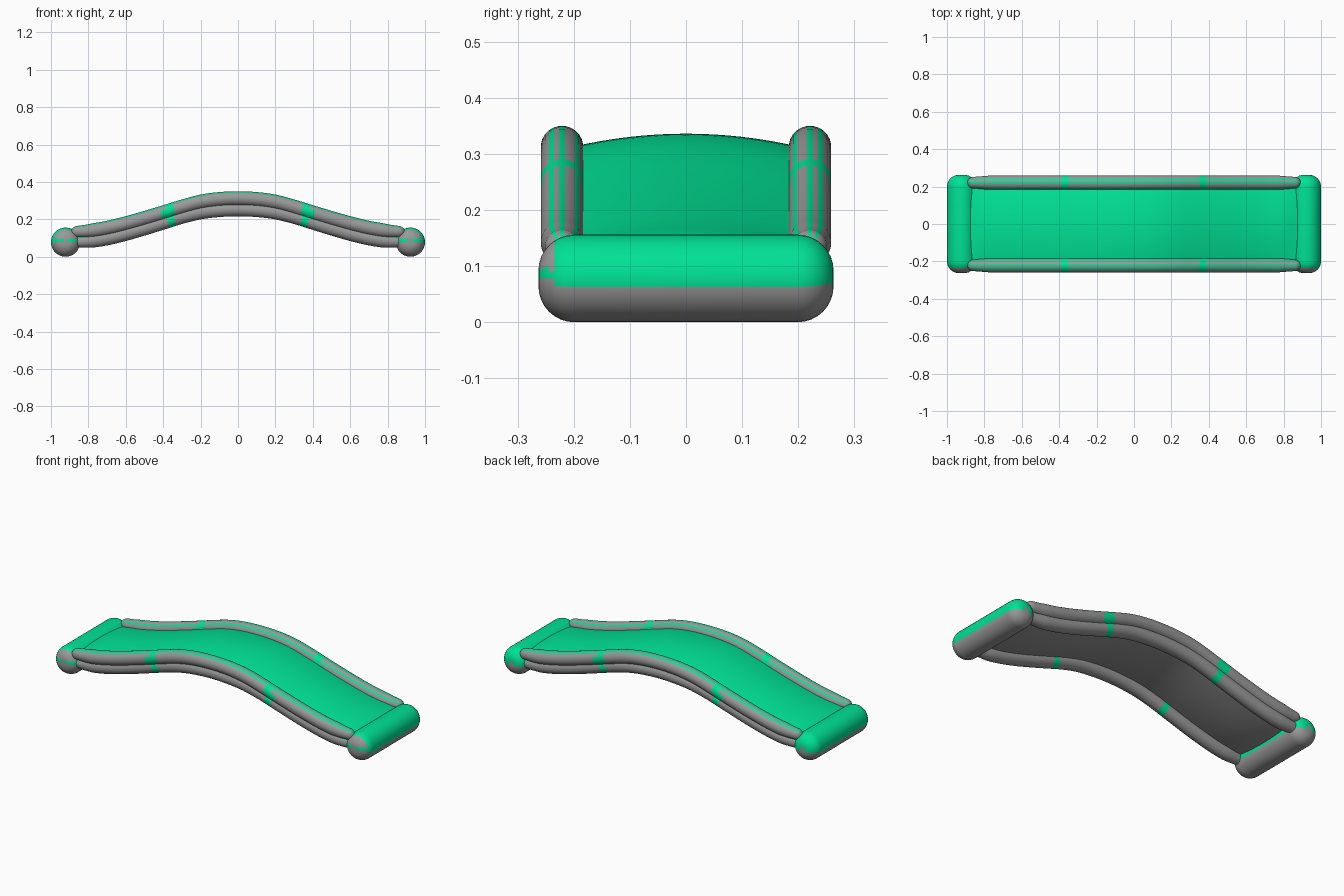
import bpy, bmesh, math
from mathutils import Vector

if "Cube" in bpy.data.objects:
    bpy.data.objects.remove(bpy.data.objects["Cube"])


def material(name, color):
    m = bpy.data.materials.new(name)
    m.diffuse_color = color
    m.use_nodes = True
    m.node_tree.nodes["Principled BSDF"].inputs["Base Color"].default_value = m.diffuse_color
    return m


GREY = material("grey_vinyl", (0.32, 0.32, 0.32, 1))
GREEN = material("green_vinyl", (0.0, 0.76, 0.3, 1))

# half of the symmetric arch: (x, upper tube centre z, lower tube centre z)
ARCH = [(0.0, 0.312, 0.254), (0.1, 0.308, 0.250), (0.2, 0.294, 0.238),
        (0.3, 0.267, 0.214), (0.4, 0.236, 0.183), (0.5, 0.206, 0.152),
        (0.6, 0.178, 0.123), (0.7, 0.154, 0.099), (0.8, 0.138, 0.084),
        (0.9, 0.133, 0.080)]


def arch_z(x, k):
    """Smooth (Catmull-Rom) height of the arch at x."""
    t = min(abs(x) / 0.1, 8.999)
    i = int(t)
    t -= i
    p = [ARCH[min(abs(j), 9)][k] for j in (i - 1, i, i + 1, i + 2)]
    return 0.5 * (2 * p[1] + (p[2] - p[0]) * t
                  + (2 * p[0] - 5 * p[1] + 4 * p[2] - p[3]) * t * t
                  + (3 * p[1] - p[0] - 3 * p[2] + p[3]) * t ** 3)


def loft(name, rings, is_green):
    """Closed rings joined by quads, capped at both ends."""
    bm = bmesh.new()
    vs = [[bm.verts.new(p) for p in r] for r in rings]
    n = len(vs[0])
    for r, s in zip(vs, vs[1:]):
        for j in range(n):
            f = bm.faces.new((r[j], r[(j + 1) % n], s[(j + 1) % n], s[j]))
            f.material_index = int(is_green(f.calc_center_median(), j))
    bm.faces.new(vs[0][::-1])
    bm.faces.new(vs[-1])
    bmesh.ops.recalc_face_normals(bm, faces=bm.faces[:])
    me = bpy.data.meshes.new(name)
    bm.to_mesh(me)
    bm.free()
    me.materials.append(GREY)
    me.materials.append(GREEN)
    ob = bpy.data.objects.new(name, me)
    bpy.context.collection.objects.link(ob)
    bpy.ops.object.select_all(action='DESELECT')
    ob.select_set(True)
    bpy.context.view_layer.objects.active = ob
    bpy.ops.object.shade_smooth_by_angle(angle=math.radians(50))


# end bolsters: rounded cylinders across the ends, green top, grey front cap
def bolster_green(p, j):
    if p.y < -0.23:
        return 0.078 < p.z < 0.094 or p.z > 0.15
    return p.z > 0.066


def bolster(name, x0):
    R, c, half = 0.078, 0.064, 0.263
    prof = [(-half + c * (1 - math.cos(a)), R - c + c * math.sin(a))
            for a in [math.pi / 2 * i / 8 for i in range(9)]]
    prof += [(-y, r) for y, r in reversed(prof)]
    n = 32
    rings = [[(x0 + r * math.cos(2 * math.pi * j / n), y,
               R + r * math.sin(2 * math.pi * j / n)) for j in range(n)]
             for y, r in prof]
    loft(name, rings, bolster_green)


bolster("left_bolster", -0.922)
bolster("right_bolster", 0.922)


# arched side tubes with rounded ends, thin green stripes and joint bands
def tube(name, side, k):
    L, R, n, steps, rings = 0.892, 0.038, 24, 72, []
    y0 = 0.221 if k == 1 else 0.208
    for i in range(steps + 1):
        x = -L * math.cos(math.pi * i / steps)
        d = L - abs(x)
        r = R * (0.74 + 0.26 * min(1, d / 0.12))
        if d < 0.03:
            r *= max(0.12, math.sqrt(1 - (1 - d / 0.03) ** 2))
        slope = (arch_z(x + 0.005, k) - arch_z(x - 0.005, k)) / 0.01
        up = Vector((-slope, 0, 1)).normalized()
        c = Vector((x, side * y0, arch_z(x, k)))
        rings.append([c + up * (r * math.sin(a))
                      + Vector((0, side * r * math.cos(a), 0))
                      for a in [2 * math.pi * (j + 0.5) / n for j in range(n)]])
    stripes = (3, 5, 8) if k == 1 else (2,)
    band = 0.375 if k == 1 else 0.355
    loft(name, rings, lambda p, j: j in stripes or abs(abs(p.x) - band) < 0.025)


for side, label in ((-1, "front"), (1, "back")):
    tube(label + "_upper_tube", side, 1)
    tube(label + "_lower_tube", side, 2)

# padded deck between the tubes: bulging green top, bulging grey underside
W, m, E = 0.205, 16, 0.9
deck = []
for i in range(65):
    x = -E + 2 * E * i / 64
    end = min(1, (E - abs(x)) / 0.1)
    ys = [-W + 2 * W * j / m for j in range(m + 1)]
    top = [(x, y, arch_z(x, 1) - 0.008 * (1 - end)
            + (0.008 + 0.016 * end) * (1 - (y / W) ** 2)) for y in ys]
    low = [(x, y, arch_z(x, 2) + 0.014 - 0.018 * (1 - (y / W) ** 2))
           for y in reversed(ys)]
    deck.append(top + low)
loft("deck", deck, lambda p, j: j < m)
